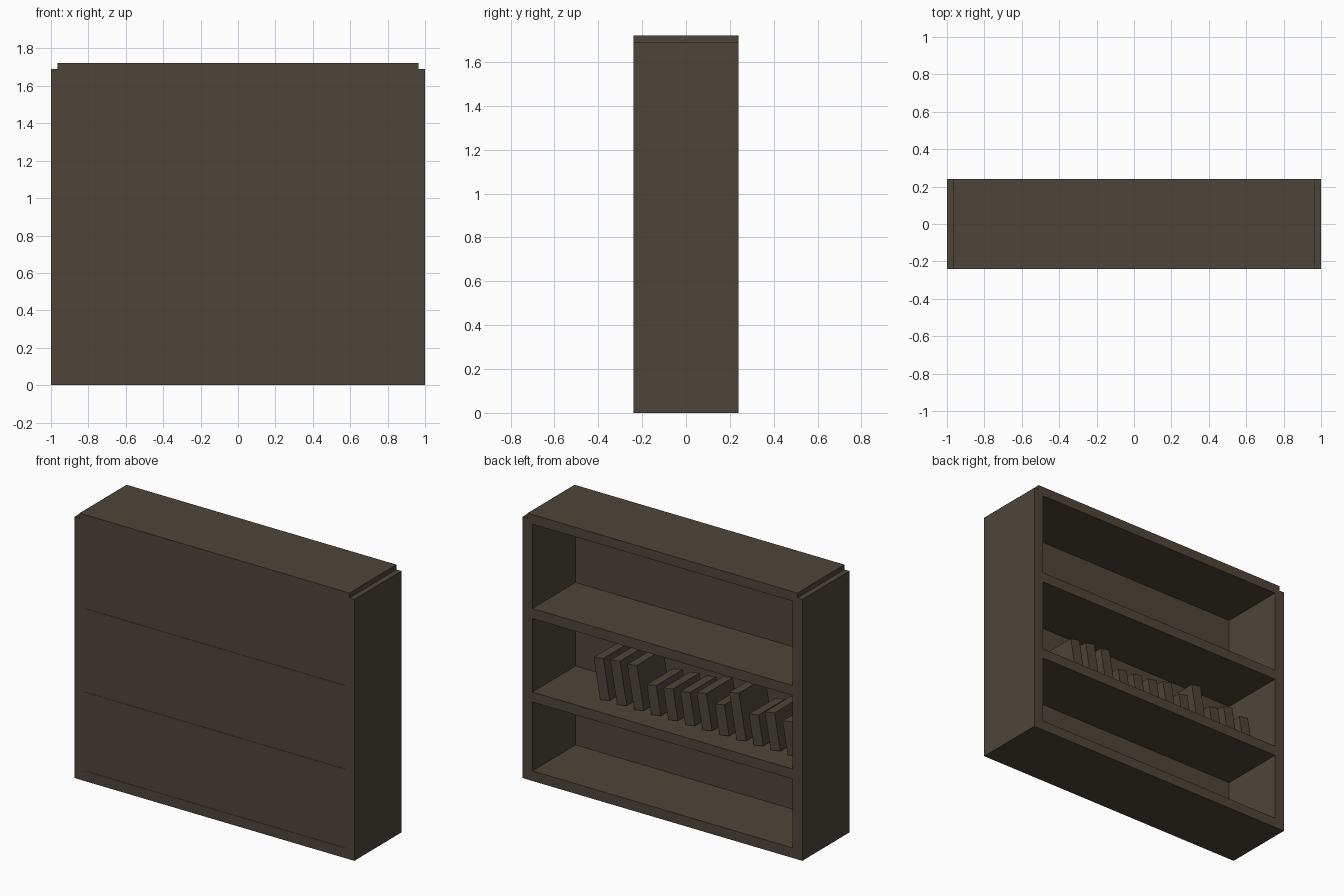
import bpy, bmesh, math
from mathutils import Matrix, Vector

if "Cube" in bpy.data.objects:
    bpy.data.objects.remove(bpy.data.objects["Cube"])

wood = bpy.data.materials.new("dark brown wood")
wood.diffuse_color = (0.075, 0.060, 0.042, 1)
wood.use_nodes = True
wood.node_tree.nodes["Principled BSDF"].inputs["Base Color"].default_value = wood.diffuse_color

Y0, Y1 = -0.24, 0.24          # closed face / open face
IN = 0.93                     # inner half width
T = 0.065                     # board thickness


def finish(name, bm):
    bmesh.ops.recalc_face_normals(bm, faces=bm.faces[:])
    me = bpy.data.meshes.new(name)
    bm.to_mesh(me)
    bm.free()
    me.materials.append(wood)
    ob = bpy.data.objects.new(name, me)
    bpy.context.collection.objects.link(ob)
    return ob


def box(name, lo, hi):
    bm = bmesh.new()
    lo, hi = Vector(lo), Vector(hi)
    m = Matrix.Translation((lo + hi) / 2) @ Matrix.Diagonal((*(hi - lo), 1))
    bmesh.ops.create_cube(bm, size=1, matrix=m)
    return finish(name, bm)


# Side boards, notched at the top to receive the top board
for name, s in (("left_side", -1), ("right_side", 1)):
    profile = [(IN, 0), (1, 0), (1, 1.69), (0.965, 1.69), (0.965, 1.66), (IN, 1.66)]
    bm = bmesh.new()
    face = bm.faces.new([bm.verts.new((s * x, Y0, z)) for x, z in profile])
    ext = bmesh.ops.extrude_face_region(bm, geom=[face])["geom"]
    bmesh.ops.translate(bm, vec=(0, Y1 - Y0, 0),
                        verts=[v for v in ext if isinstance(v, bmesh.types.BMVert)])
    finish(name, bm)

# Top board
box("top_board", (-0.965, Y0, 1.66), (0.965, Y1, 1.722))

# Bottom board and shelves, with a panel closing each bay
levels = [0, 0.51, 1.05]
names = ["bottom_board", "lower_shelf", "upper_shelf"]
for i, z in enumerate(levels):
    box(names[i], (-IN, Y0, z), (IN, Y1, z + T))
    ceiling = levels[i + 1] if i < 2 else 1.66
    box(f"back_panel_{i + 1}", (-IN, Y0 + 0.002, z + T), (IN, -0.20, ceiling))

# Row of leaning books on the lower shelf
heights = [0.265, 0.28, 0.285, 0.19, 0.20, 0.21, 0.235, 0.195, 0.30, 0.195, 0.24, 0.215]
lean, half = math.radians(10), 0.035
for i, h in enumerate(heights):
    book = box(f"book_{i + 1}", (-half, -0.17, 0), (half, 0.10, h))
    book.rotation_euler.y = lean
    book.location = (0.51 - 0.122 * i, 0, levels[1] + T + half * math.sin(lean))
